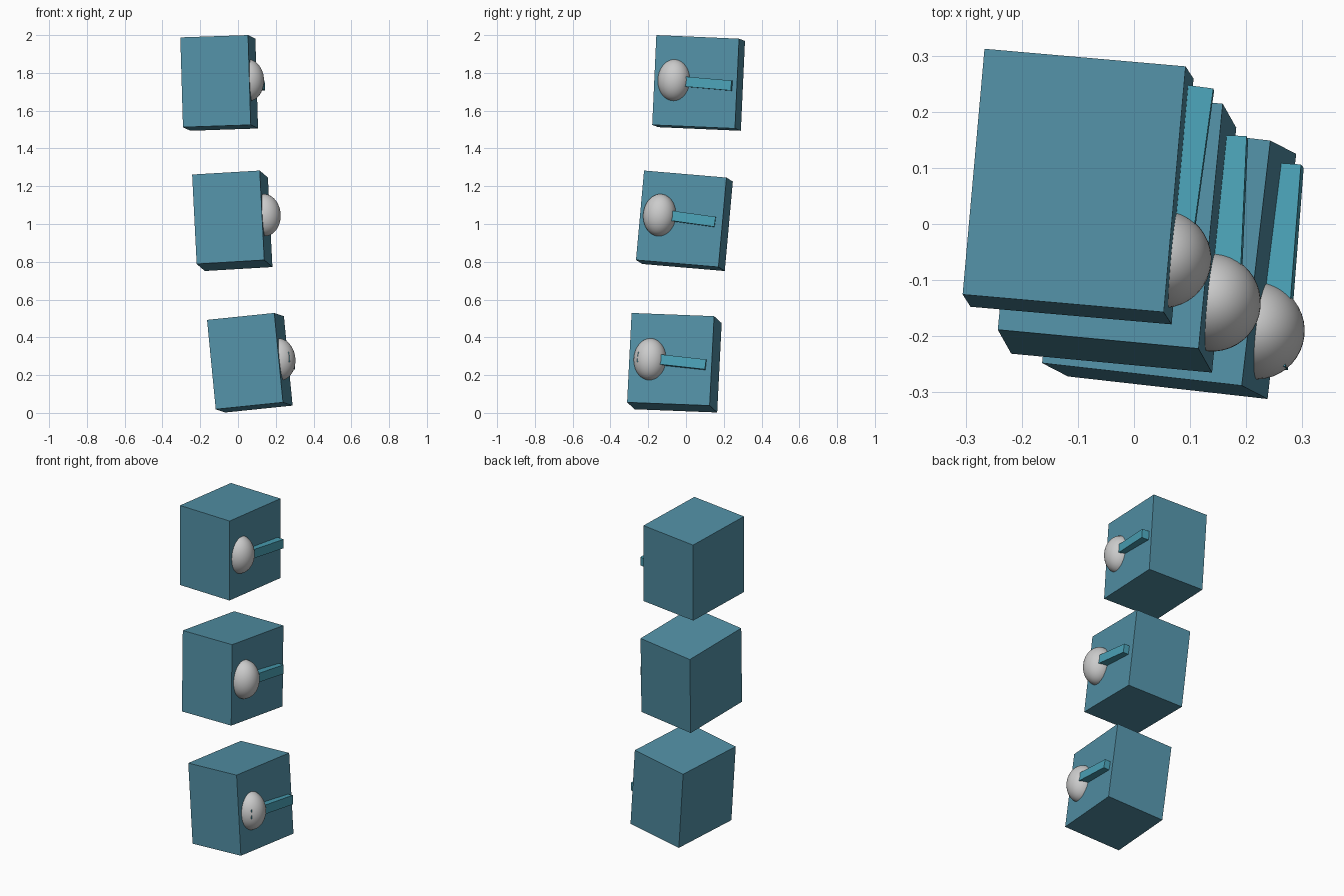
import bpy, bmesh
from mathutils import Vector, Matrix

if "Cube" in bpy.data.objects:
    bpy.data.objects.remove(bpy.data.objects["Cube"])


def material(name, rgb):
    m = bpy.data.materials.new(name)
    m.diffuse_color = (*rgb, 1)
    m.use_nodes = True
    m.node_tree.nodes["Principled BSDF"].inputs["Base Color"].default_value = m.diffuse_color
    return m


TEAL = material("teal", (0.085, 0.28, 0.38))
BRIGHT = material("bright_teal", (0.07, 0.36, 0.47))


def frame(y_dir, z_dir):
    """Right-handed axes: y along y_dir, z as close as possible to z_dir."""
    y = Vector(y_dir).normalized()
    x = y.cross(Vector(z_dir)).normalized()
    return Matrix((x, y, x.cross(y))).transposed()


def add(name, axes, centre, size, mat=None, ball=False):
    bm = bmesh.new()
    if ball:
        bmesh.ops.create_uvsphere(bm, u_segments=40, v_segments=24, radius=1)
        for f in bm.faces:
            f.smooth = True
    else:
        bmesh.ops.create_cube(bm, size=1)
    bm.transform(Matrix.Diagonal((*size, 1)))
    me = bpy.data.meshes.new(name)
    bm.to_mesh(me)
    bm.free()
    ob = bpy.data.objects.new(name, me)
    ob.matrix_world = Matrix.Translation(centre) @ axes.to_4x4()
    bpy.context.collection.objects.link(ob)
    if mat:
        me.materials.append(mat)
    return ob


BLOCK = Vector((0.36, 0.44, 0.476))
BAR_DEPTH, BAR_HEIGHT = 0.05, 0.053

# name, front-top-right corner, depth axis, up axis, knob centre, bar back end, bar front end
UNITS = [
    ("upper", (0.053, -0.157, 2.0), (0.039, 0.438, -0.019), (-0.014, 0.023, 0.475),
     (0.051, -0.063, 1.761), (0.142, 0.239, 1.733), (0.093, -0.118, 1.764)),
    ("middle", (0.115, -0.222, 1.283), (0.043, 0.434, -0.037), (-0.024, 0.043, 0.473),
     (0.139, -0.140, 1.047), (0.202, 0.153, 1.012), (0.186, -0.205, 1.062)),
    ("lower", (0.192, -0.288, 0.529), (0.051, 0.436, -0.017), (-0.046, 0.023, 0.472),
     (0.217, -0.190, 0.283), (0.300, 0.103, 0.257), (0.272, -0.257, 0.297)),
]

for name, corner, depth, up, knob, back, front in UNITS:
    # tilted block, placed from its front top right corner
    axes = frame(depth, up)
    centre = Vector(corner) + axes @ Vector((-BLOCK.x / 2, BLOCK.y / 2, -BLOCK.z / 2))
    add(name + "_block", axes, centre, BLOCK, TEAL)

    # rounded knob half sunk in the right face
    add(name + "_knob", axes, Vector(knob), (0.087, 0.087, 0.112), ball=True)

    # lever bar running back from the knob, outer face on the given line
    a, b = Vector(back), Vector(front)
    bar_axes = frame(a - b, up)
    mid = (a + b) / 2 - bar_axes.col[0] * (BAR_DEPTH / 2)
    add(name + "_lever", bar_axes, mid, (BAR_DEPTH, (a - b).length, BAR_HEIGHT), BRIGHT)
